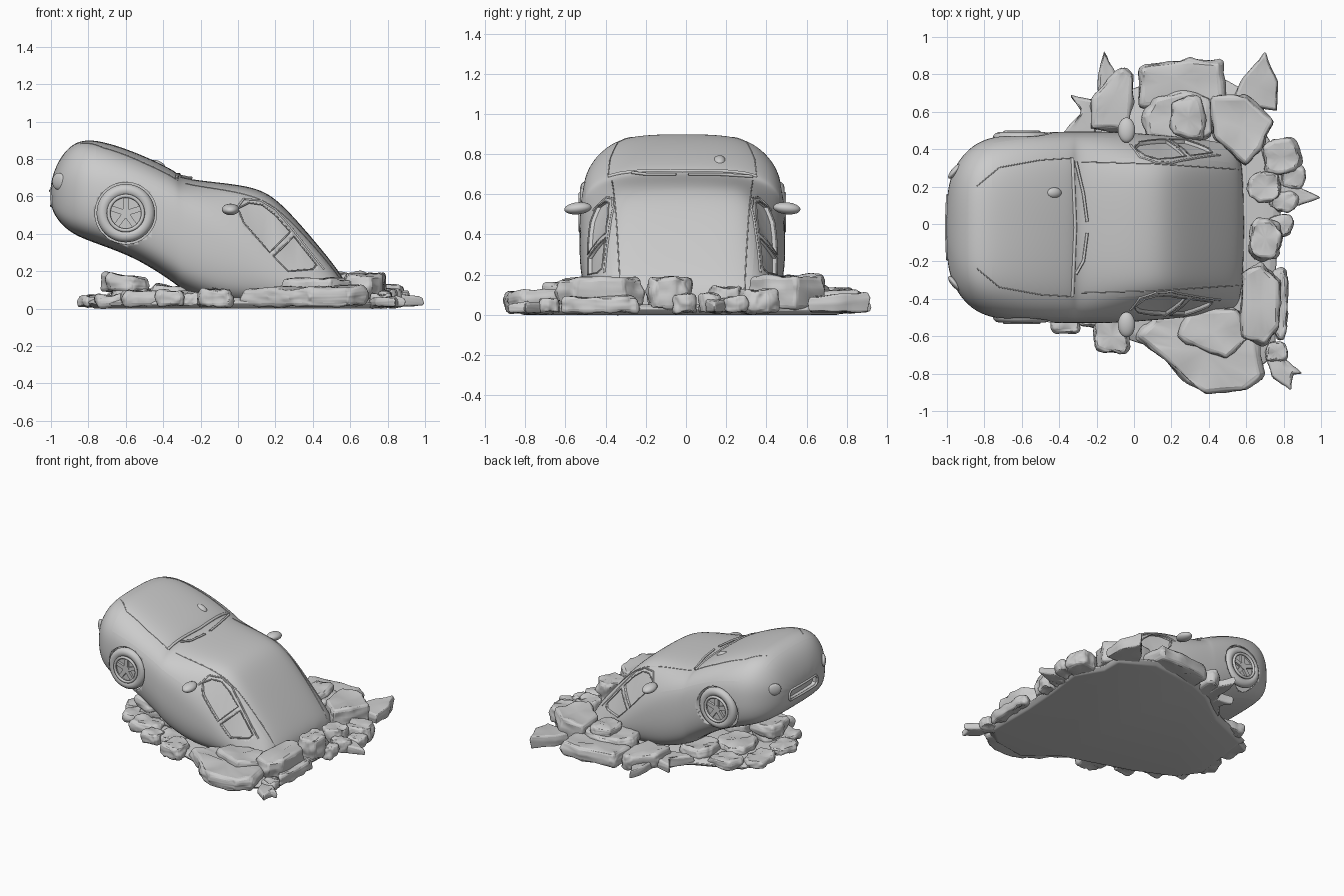
import bpy, bmesh, math, random
from mathutils import Vector, Matrix
from mathutils.bvhtree import BVHTree

if "Cube" in bpy.data.objects:
    bpy.data.objects.remove(bpy.data.objects["Cube"])

random.seed(4)
car = []


def finish(o, name, angle=40):
    o.name = name
    bpy.ops.object.select_all(action='DESELECT')
    bpy.context.view_layer.objects.active = o
    o.select_set(True)
    bpy.ops.object.shade_smooth_by_angle(angle=math.radians(angle))
    return o


def from_bm(bm, name, angle=40):
    bmesh.ops.recalc_face_normals(bm, faces=bm.faces)
    me = bpy.data.meshes.new(name)
    bm.to_mesh(me)
    bm.free()
    o = bpy.data.objects.new(name, me)
    bpy.context.collection.objects.link(o)
    return finish(o, name, angle)


def loft(bm, rings):
    """Skin a list of equally long rings and cap both ends."""
    vs = [[bm.verts.new(p) for p in r] for r in rings]
    n = len(vs[0])
    for a, b in zip(vs, vs[1:]):
        for i in range(n):
            bm.faces.new((a[i], a[(i + 1) % n], b[(i + 1) % n], b[i]))
    bm.faces.new(vs[0])
    bm.faces.new(vs[-1])


# Car body: x, top z, shoulder z, bottom z, top half width, shoulder half width
SECTIONS = [
    (-1.005, .67, .64, .55, .14, .18), (-.965, .79, .70, .47, .24, .31),
    (-.89, .885, .74, .40, .31, .41), (-.78, .915, .76, .355, .36, .475),
    (-.55, .84, .72, .275, .38, .495), (-.36, .75, .63, .15, .39, .50),
    (-.32, .72, .61, .12, .39, .50), (-.29, .695, .59, .09, .39, .50),
    (-.10, .675, .51, .01, .38, .50), (.10, .65, .38, .01, .37, .485),
    (.22, .58, .26, .01, .37, .475), (.40, .375, .15, .01, .37, .455),
    (.53, .215, .09, .01, .36, .43), (.59, .12, .05, .01, .33, .37)]
bm = bmesh.new()
rings = []
for x, zt, zs, zb, wt, ws in SECTIONS:
    h = zs - zb
    half = [(0, zt), (wt * .6, zt - .004), (wt, zt - .035), (ws * .99, zs),
            (ws * 1.03, zs - h * .35), (ws * 1.02, zb + h * .3), (ws * .88, zb), (0, zb)]
    rings.append([(x, y, z) for y, z in half] + [(x, -y, z) for y, z in half[-2:0:-1]])
loft(bm, rings)
body = from_bm(bm, "car_body", 35)
car.append(body)
sub = body.modifiers.new("smooth", 'SUBSURF')
sub.levels = sub.render_levels = 3
dg = bpy.context.evaluated_depsgraph_get()
tree = BVHTree.FromObject(body, dg)


def on_side(pts, s):
    """Project x-z points onto the flank s (+1 or -1)."""
    return [tree.ray_cast(Vector((x, s * 2, z)), Vector((0, -s, 0)))[0] for x, z in pts]


def on_top(pts):
    return [tree.ray_cast(Vector((x, y, 3)), Vector((0, 0, -1)))[0] for x, y in pts]


def on_nose(pts):
    return [tree.ray_cast(Vector((-3, y, z)), Vector((1, 0, 0)))[0] for y, z in pts]


def dense(pts, closed=True, k=6):
    out = []
    ends = pts[1:] + pts[:1] if closed else pts[1:]
    for a, b in zip(pts, ends):
        out += [tuple(a[j] + (b[j] - a[j]) * i / k for j in (0, 1)) for i in range(k)]
    return out if closed else out + [pts[-1]]


def tube(pts, name, r=.006, closed=False):
    pts = [p for p in pts if p]
    cu = bpy.data.curves.new(name, 'CURVE')
    cu.dimensions = '3D'
    cu.bevel_depth = r
    cu.bevel_resolution = 1
    sp = cu.splines.new('POLY')
    sp.points.add(len(pts) - 1)
    for q, p in zip(sp.points, pts):
        q.co = (*p, 1)
    sp.use_cyclic_u = closed
    o = bpy.data.objects.new(name, cu)
    bpy.context.collection.objects.link(o)
    car.append(o)


def cut(bm, name):
    c = from_bm(bm, name + "_cutter")
    c.hide_render = True
    c.hide_set(True)
    car.append(c)
    m = body.modifiers.new(name, 'BOOLEAN')
    m.operation = 'DIFFERENCE'
    m.solver = 'EXACT'
    m.object = c


def recess(pts, direction, name, depth):
    """Sink an outlined area of the body along a direction."""
    d = Vector(direction)
    b = bmesh.new()
    loft(b, [[p + d * depth for p in pts], [p - d * .12 for p in pts]])
    bmesh.ops.triangulate(b, faces=[f for f in b.faces if len(f.verts) > 4])
    cut(b, name)


def ball(name, loc, scale, rot=(0, 0, 0)):
    bpy.ops.mesh.primitive_uv_sphere_add(segments=24, ring_count=14, location=loc, rotation=rot)
    o = bpy.context.object
    o.scale = scale
    car.append(finish(o, name, 60))


FRONT_WINDOW = [(.0, .535), (.06, .565), (.13, .555), (.20, .50), (.28, .41), (.17, .30), (.03, .46)]
REAR_WINDOW = [(.30, .385), (.36, .31), (.42, .235), (.40, .21), (.27, .20), (.19, .28)]
DOOR = [(-.02, .52), (.03, .585), (.12, .578), (.20, .53), (.29, .425), (.38, .31), (.46, .21)]
WX, WZ = -.60, .51
for s, side in ((-1, "right"), (1, "left")):
    # Side windows and door frame
    for win, nm in ((FRONT_WINDOW, "front_window"), (REAR_WINDOW, "rear_window")):
        pts = on_side(dense(win, k=3), s)
        recess(pts, (0, -s, 0), f"{side}_{nm}", .022)
        tube(pts, f"{side}_{nm}_trim", .004, True)
    tube(on_side(dense(DOOR, False), s), side + "_door_frame", .006)
    # Wheel arch
    b = bmesh.new()
    bmesh.ops.create_cone(b, cap_ends=True, segments=48, radius1=.165, radius2=.165, depth=.3,
                          matrix=Matrix.Translation((WX, s * .56, WZ)) @ Matrix.Rotation(math.pi / 2, 4, 'X'))
    cut(b, side + "_arch")
    # Wheel: tyre, rim, disc, hub and spokes
    for nm, R, r, y in (("tyre", .122, .034, .475), ("rim", .092, .010, .507)):
        bpy.ops.mesh.primitive_torus_add(major_segments=48, minor_segments=12, major_radius=R, minor_radius=r,
                                         location=(WX, s * y, WZ), rotation=(math.pi / 2, 0, 0))
        car.append(finish(bpy.context.object, f"{side}_{nm}", 60))
    for nm, r, y, d in (("wheel_disc", .10, .455, .06), ("hub", .028, .48, .05)):
        bpy.ops.mesh.primitive_cylinder_add(vertices=32, radius=r, depth=d, location=(WX, s * y, WZ),
                                            rotation=(math.pi / 2, 0, 0))
        car.append(finish(bpy.context.object, f"{side}_{nm}"))
    for i in range(5):
        a = i * math.tau / 5 + .3
        bpy.ops.mesh.primitive_cube_add(size=1, rotation=(0, -a, 0),
                                        location=(WX + .055 * math.cos(a), s * .49, WZ + .055 * math.sin(a)))
        bpy.context.object.scale = (.08, .025, .03)
        car.append(finish(bpy.context.object, f"{side}_spoke_{i}"))
    # Mirror, headlight, hood seam, rear glass edge
    ball(side + "_mirror", (-.04, s * .52, .53), (.046, .068, .03), (s * -.1, 0, 0))
    light = on_nose([(s * .3, .68)])[0]
    ball(side + "_headlight", light, (.018, .05, .045), (0, 0, s * -.7))
    tube(on_top(dense([(-.84, s * .22), (-.72, s * .32), (-.5, s * .36), (-.33, s * .37)], False)),
         side + "_hood_seam", .003)
    tube(on_top(dense([(-.28, s * .35), (.1, s * .34), (.56, s * .31)], False, 12)), side + "_roof_seam", .003)
    # Windscreen wiper
    tube([p + Vector((0, 0, .008)) for p in on_top([(-.31, s * .3 + .05), (-.27, s * .18), (-.25, s * .03)])],
         side + "_wiper", .008)

# Hood edge, hood knob
tube(on_top(dense([(-.33, -.37), (-.315, 0), (-.33, .37)], False)), "hood_rear_edge", .01)
ball("hood_knob", (-.43, .185, .765), (.045, .03, .025), (0, .4, 0))
# Nose grille
frame = on_nose(dense([(-.17, .565), (-.15, .55), (.15, .55), (.17, .565), (.17, .61), (.15, .63),
                       (-.15, .63), (-.17, .61)], k=3))
recess(frame, (1, 0, 0), "grille", .04)
tube(frame, "grille_frame", .009, True)
for o in car:
    o.location.y -= .018

# Rubble
clouds = bpy.data.textures.new("rock_noise", 'CLOUDS')
clouds.noise_scale = .09


def slab(name, outline, z0, z1, tilt=(0, 0), bev=.018, rough=.045):
    cx = sum(p[0] for p in outline) / len(outline)
    cy = sum(p[1] for p in outline) / len(outline)
    rs = []
    z0 = max(z0, .012) if rough else z0
    for k, z, jit in ((.95, z0, 0), (1, z0 + (z1 - z0) * .55, .008), (.93, z1, .008)):
        ring = []
        for x, y in outline:
            dz = random.uniform(-jit, jit) + (tilt[0] * (x - cx) + tilt[1] * (y - cy)) * (z > z0)
            ring.append((cx + (x - cx) * k, cy + (y - cy) * k, z + dz))
        rs.append(ring)
    b = bmesh.new()
    loft(b, rs)
    o = from_bm(b, name, 50)
    m = o.modifiers.new("bevel", 'BEVEL')
    m.width = bev
    m.segments = 2
    m.limit_method = 'ANGLE'
    m.angle_limit = math.radians(25)
    if rough:
        m = o.modifiers.new("split", 'SUBSURF')
        m.subdivision_type = 'SIMPLE'
        m.levels = m.render_levels = 2
        m = o.modifiers.new("rough", 'DISPLACE')
        m.texture = clouds
        m.texture_coords = 'GLOBAL'
        m.strength = rough


def blob(name, x, y, rx, ry, z0, z1, tilt=(0, 0)):
    n = random.randint(8, 11)
    out = []
    for i in range(n):
        a = (i + random.uniform(-.25, .25)) * math.tau / n
        k = random.uniform(.9, 1.08)
        c, s = math.cos(a), math.sin(a)
        out.append((x + rx * k * math.copysign(abs(c) ** .7, c), y + ry * k * math.copysign(abs(s) ** .7, s)))
    slab(name, out, z0, z1, tilt)


slab("ground_plate", [(-.82, -.2), (-.7, -.36), (-.4, -.5), (-.1, -.6), (.15, -.68), (.35, -.86), (.62, -.82),
                      (.76, -.7), (.76, -.3), (.78, 0), (.82, .3), (.7, .5), (.7, .66), (.45, .8), (.05, .75),
                      (-.13, .68), (-.4, .48), (-.75, .33)], 0, .055, bev=.01, rough=0)
slab("big_front_boulder", [(.0, -.6), (.1, -.5), (.35, -.44), (.55, -.45), (.66, -.6), (.7, -.82), (.6, -.9),
                           (.38, -.915), (.28, -.85), (.15, -.72)], 0, .115, (.03, .02), .03)
slab("front_boulder_cap", [(.22, -.6), (.3, -.46), (.55, -.45), (.64, -.6), (.5, -.72), (.33, -.66)], .08, .16, bev=.03)
slab("back_plate", [(.03, .62), (.02, .82), (.05, .85), (.3, .885), (.47, .87), (.49, .65)], 0, .12)
slab("back_slab", [(.04, .58), (.1, .68), (.25, .72), (.42, .69), (.43, .48), (.3, .42), (.06, .46)], .02, .15, bev=.025)
slab("back_right_slab", [(.4, .69), (.6, .69), (.75, .55), (.68, .4), (.6, .3), (.42, .46)], .03, .185, (.04, 0))
slab("back_right_spike", [(.52, .65), (.58, .78), (.7, .92), (.77, .76), (.77, .6)], 0, .10, (0, .1), .01, .02)
slab("back_left_spike", [(-.2, .62), (-.19, .8), (-.16, .93), (-.1, .82), (-.1, .6)], 0, .07, bev=.01, rough=.02)
slab("back_left_rock", [(-.24, .5), (-.22, .68), (-.1, .82), (-.05, .84), (.0, .8), (-.02, .5)], 0, .13)
slab("back_left_shard", [(-.4, .46), (-.28, .6), (-.34, .69), (-.2, .66), (-.2, .46)], 0, .08, bev=.01, rough=.02)
slab("right_spike", [(.72, .1), (.72, .22), (.88, .2), (1.0, .14), (.88, .1)], 0, .08, (-.12, 0), .01, .02)
slab("right_front_plate", [(.56, -.62), (.58, -.25), (.68, -.2), (.78, -.3), (.78, -.55), (.7, -.65)], .04, .18)
slab("front_right_shard", [(.7, -.7), (.74, -.82), (.84, -.89), (.85, -.8), (.9, -.8), (.8, -.72), (.78, -.66)],
     0, .06, bev=.01, rough=.02)

# Smaller loose rocks: x, y, half sizes, bottom and top z
ROCKS = [
    (.29, .57, .10, .13, .12, .195), (.79, .36, .11, .10, 0, .12), (.85, .25, .07, .07, 0, .09),
    (.70, .2, .09, .08, 0, .14), (.70, -.08, .09, .12, .03, .185), (.78, 0, .08, .06, 0, .10),
    (.78, -.42, .045, .2, 0, .09), (-.12, -.6, .10, .1, 0, .10), (-.36, -.52, .09, .075, 0, .10),
    (-.24, -.46, .1, .1, 0, .09), (-.5, -.38, .13, .1, 0, .09), (-.68, -.27, .10, .1, 0, .07),
    (-.77, -.1, .08, .12, 0, .065), (-.74, .16, .09, .13, 0, .07), (-.58, .34, .13, .1, 0, .08),
    (-.5, .08, .15, .16, 0, .10), (-.35, -.2, .13, .15, 0, .12), (-.34, .3, .13, .14, 0, .11),
    (.8, .12, .08, .06, 0, .10), (.76, -.68, .06, .06, 0, .08)]
for i, r in enumerate(ROCKS):
    blob(f"rock_{i}", *r)
blob("tilted_rock_foot", -.58, -.17, .11, .11, 0, .12)
blob("tilted_rock", -.6, -.16, .14, .13, .09, .175, (-.12, 0))
